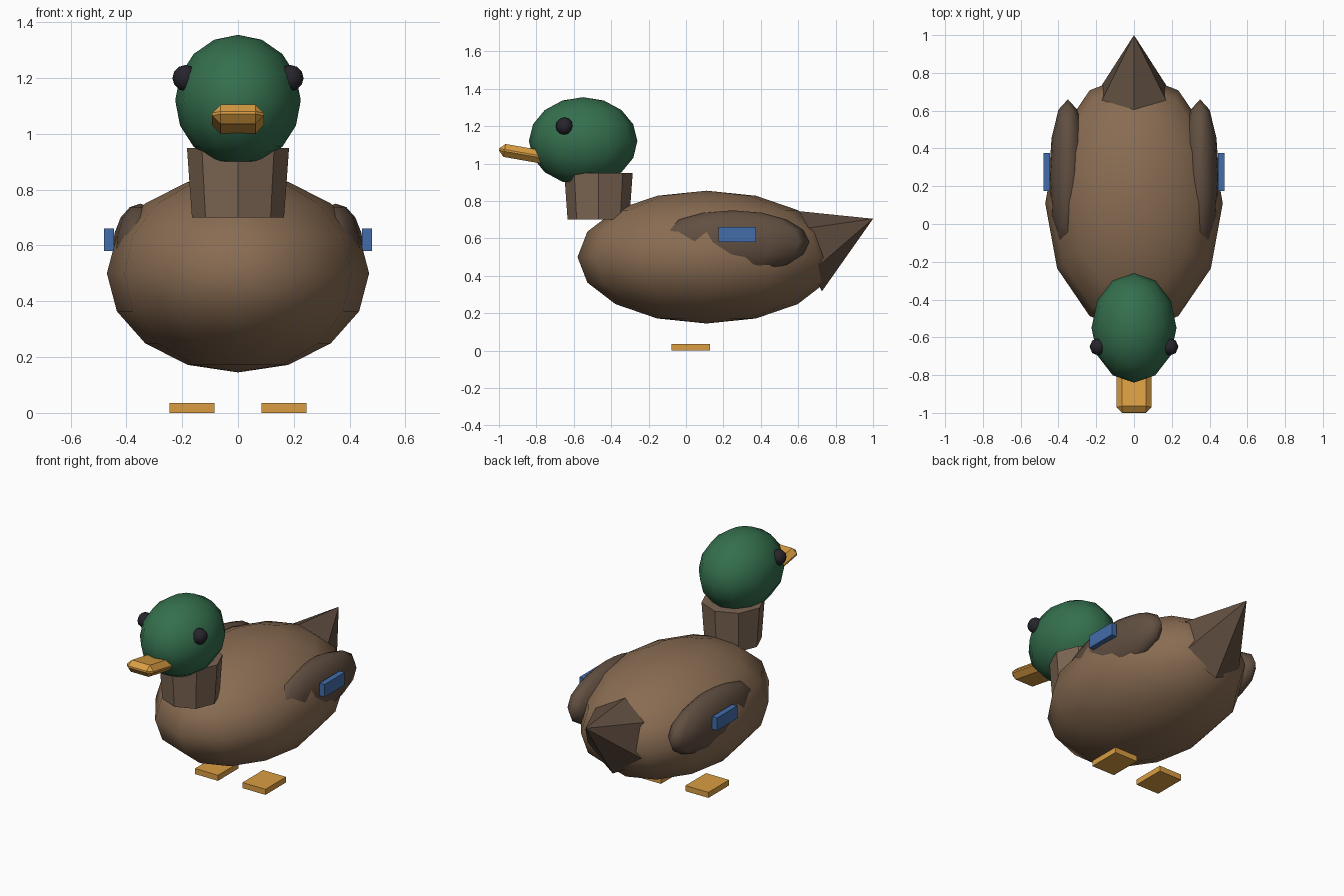
import bpy
from math import radians, cos, sin

if "Cube" in bpy.data.objects:
    bpy.data.objects.remove(bpy.data.objects["Cube"])


def paint(name, rgb):
    m = bpy.data.materials.new(name)
    m.diffuse_color = (*rgb, 1)
    m.use_nodes = True
    m.node_tree.nodes["Principled BSDF"].inputs["Base Color"].default_value = m.diffuse_color
    return m


brown = paint("brown", (0.25, 0.15, 0.085))
neck_brown = paint("neck_brown", (0.20, 0.13, 0.085))
dark_brown = paint("dark_brown", (0.12, 0.078, 0.053))
green = paint("green", (0.035, 0.16, 0.075))
orange = paint("orange", (0.70, 0.34, 0.055))
blue = paint("blue", (0.055, 0.15, 0.40))
black = paint("black", (0.02, 0.018, 0.024))


def finish(name, mat):
    ob = bpy.context.object
    ob.name = ob.data.name = name
    ob.data.materials.append(mat)
    return ob


def apply_transform():
    bpy.ops.object.transform_apply(location=False, rotation=True, scale=True)


def ellipsoid(name, loc, radii, mat, segs=12, rings=8):
    bpy.ops.mesh.primitive_uv_sphere_add(segments=segs, ring_count=rings, radius=1, location=loc)
    bpy.context.object.scale = radii
    apply_transform()
    bpy.ops.object.shade_smooth()
    return finish(name, mat)


def box(name, loc, size, mat, tilt=0):
    bpy.ops.mesh.primitive_cube_add(size=1, location=loc)
    ob = bpy.context.object
    ob.scale = size
    ob.rotation_euler = (tilt, 0, 0)
    apply_transform()
    return finish(name, mat)


# Body and head
ellipsoid("body", (0, 0.11, 0.5), (0.47, 0.69, 0.355), brown)
ellipsoid("head", (0, -0.55, 1.12), (0.225, 0.29, 0.235), green)

# Eight-sided neck, slightly wider at the top
bpy.ops.mesh.primitive_cone_add(vertices=8, radius1=0.165, radius2=0.183, depth=0.25,
                                location=(0, -0.468, 0.825))
finish("neck", neck_brown)

# Bevelled bill, tip tilted up
bill = box("bill", (0, -0.872, 1.053), (0.185, 0.26, 0.07), orange, radians(-10))
bevel = bill.modifiers.new("bevel", 'BEVEL')
bevel.width = 0.03
bevel.segments = 1

# Six-sided tail cone, apex pointing back and up
tilt, depth, apex = radians(24.5), 0.41, (0, 1.0, 0.705)
bpy.ops.mesh.primitive_cone_add(
    vertices=6, radius1=0.24, radius2=0, depth=depth,
    location=(0, apex[1] - cos(tilt) * depth / 2, apex[2] - sin(tilt) * depth / 2),
    rotation=(tilt - radians(90), 0, 0))
finish("tail", dark_brown)

# Paired parts
for side, s in (("left", -1), ("right", 1)):
    ellipsoid(f"{side}_eye", (s * 0.188, -0.65, 1.2), (0.047,) * 3, black, 8, 6)
    ellipsoid(f"{side}_wing", (s * 0.35, 0.25, 0.58), (0.1, 0.41, 0.17), dark_brown)
    box(f"{side}_wing_patch", (s * 0.462, 0.275, 0.62), (0.035, 0.2, 0.08), blue)
    box(f"{side}_foot", (s * 0.165, 0.025, 0.0175), (0.16, 0.205, 0.035), orange)
